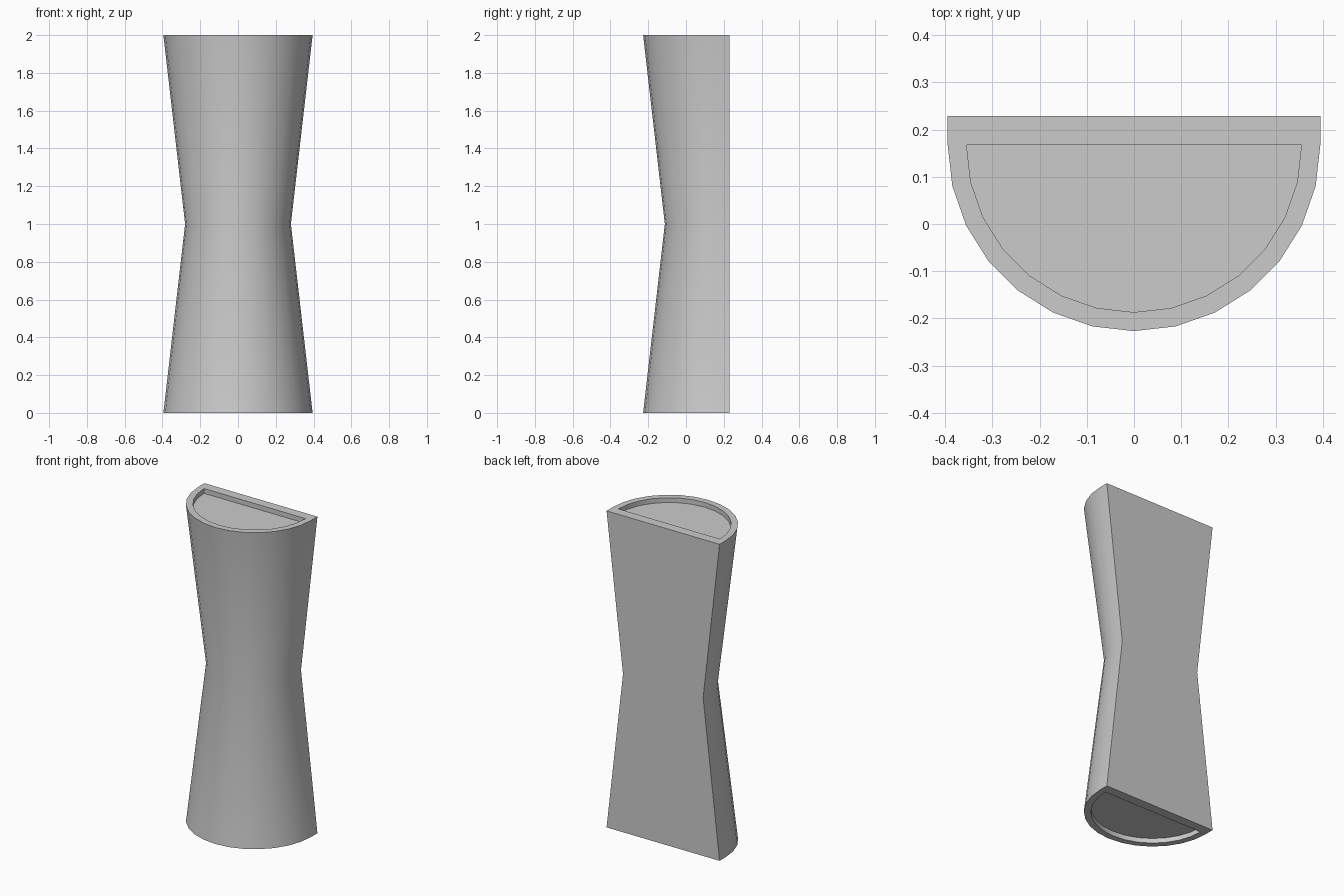
import bpy, bmesh, math

if "Cube" in bpy.data.objects:
    bpy.data.objects.remove(bpy.data.objects["Cube"])

CY, BACK, SEG = 0.168, 0.229, 14   # arc centre, flat back plane, arc segments
R_END, R_WAIST, R_IN, DEPTH = 0.395, 0.28, 0.355, 0.03

bm = bmesh.new()


def arc(r, z):
    """Half circle bulging to the front."""
    pts = []
    for i in range(SEG + 1):
        a = math.pi + math.pi * i / SEG
        pts.append(bm.verts.new((r * math.cos(a), CY + r * math.sin(a), z)))
    return pts


def outer(r, z):
    """Half circle closed by a straight-sided flat back."""
    return arc(r, z) + [bm.verts.new((r, BACK, z)), bm.verts.new((-r, BACK, z))]


def bridge(a, b, closed=True):
    n = len(a)
    for i in range(n if closed else n - 1):
        j = (i + 1) % n
        bm.faces.new((a[i], a[j], b[j], b[i]))


# Waisted outer wall
bottom, waist, top = outer(R_END, 0), outer(R_WAIST, 1), outer(R_END, 2)
bridge(bottom, waist)
bridge(waist, top)

# Rim and shallow half-round recess at each end
for ring, z, floor_z in ((bottom, 0, DEPTH), (top, 2, 2 - DEPTH)):
    lip, floor = arc(R_IN, z), arc(R_IN, floor_z)
    bridge(ring[:SEG + 1], lip, closed=False)
    bm.faces.new((lip[0], lip[-1], ring[SEG], ring[SEG + 1], ring[SEG + 2], ring[0]))
    bridge(lip, floor)
    bm.faces.new(floor)

bmesh.ops.recalc_face_normals(bm, faces=bm.faces[:])
mesh = bpy.data.meshes.new("waisted_wall_lamp")
bm.to_mesh(mesh)
bm.free()
lamp = bpy.data.objects.new("waisted_wall_lamp", mesh)
bpy.context.collection.objects.link(lamp)

# Smooth curved front, crisp rims and back corners
bpy.context.view_layer.objects.active = lamp
lamp.select_set(True)
bpy.ops.object.shade_smooth_by_angle(angle=math.radians(30))
